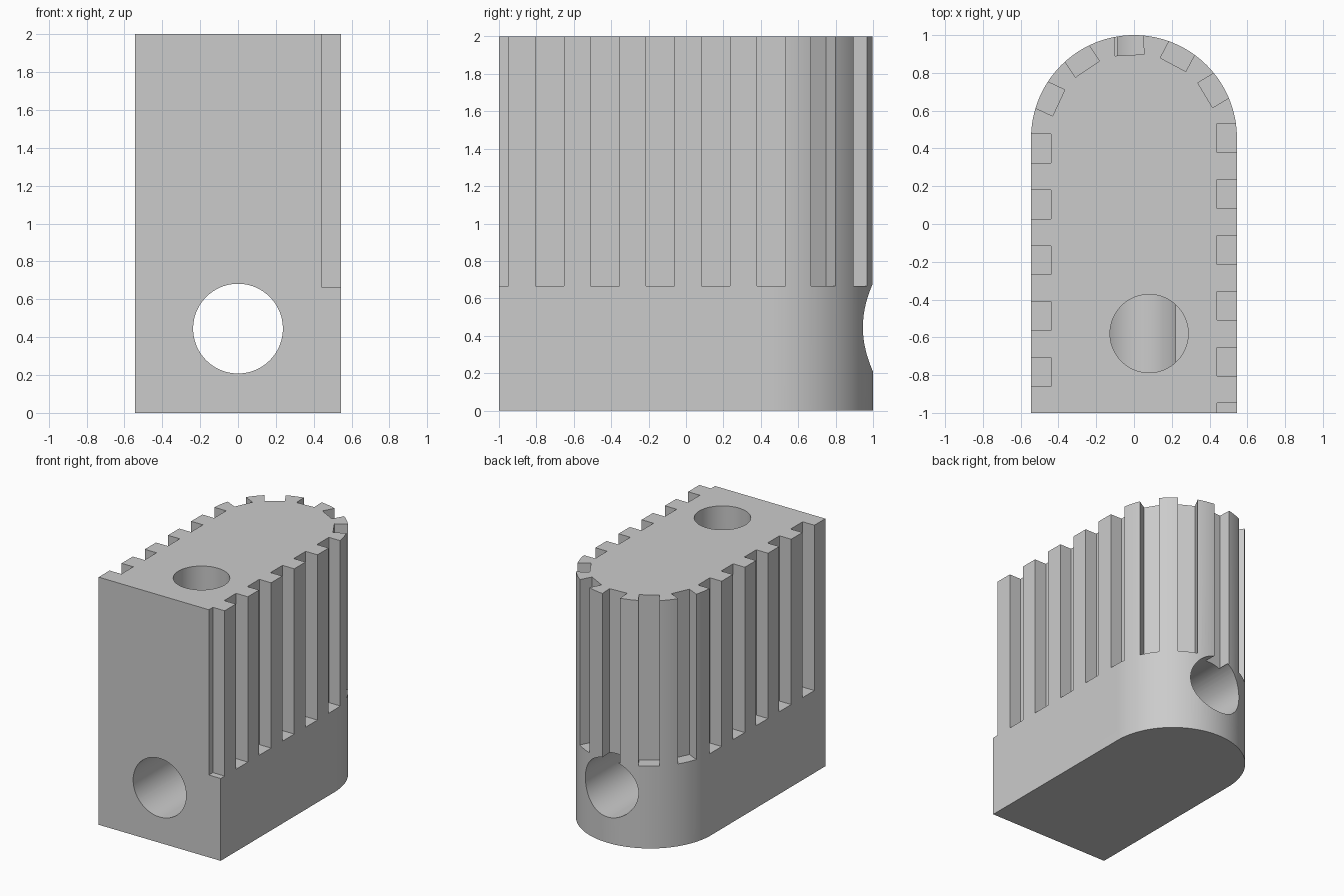
import bpy, bmesh
from math import radians, cos, sin, pi
from mathutils import Matrix, Vector

cube = bpy.data.objects.get("Cube")
if cube:
    bpy.data.objects.remove(cube, do_unlink=True)

R = 0.545            # half width and rounded end radius
ARC_Y = 1 - R        # centre of the rounded end
HEIGHT = 2.0
SLOT_FLOOR = 0.665
SLOT_WIDTH, SLOT_IN = 0.153, 0.44
PITCH = 0.296


def finish(bm, name):
    bmesh.ops.recalc_face_normals(bm, faces=bm.faces)
    mesh = bpy.data.meshes.new(name)
    bm.to_mesh(mesh)
    bm.free()
    obj = bpy.data.objects.new(name, mesh)
    bpy.context.collection.objects.link(obj)
    return obj


def cylinder(name, radius, depth, matrix):
    bm = bmesh.new()
    bmesh.ops.create_cone(bm, cap_ends=True, segments=96, radius1=radius,
                          radius2=radius, depth=depth, matrix=matrix)
    return finish(bm, name)


# Body: straight sides with a half-round back
bm = bmesh.new()
steps = 64
outline = [(-R, -1), (R, -1)]
outline += [(R * cos(pi * i / steps), ARC_Y + R * sin(pi * i / steps))
            for i in range(steps + 1)]
base = bm.faces.new([bm.verts.new((x, y, 0)) for x, y in outline])
top = bmesh.ops.extrude_face_region(bm, geom=[base])["geom"]
bmesh.ops.translate(bm, vec=(0, 0, HEIGHT),
                    verts=[v for v in top if isinstance(v, bmesh.types.BMVert)])
body = finish(bm, "grooved_body")

# Slots evenly spaced along the side walls and round the back: (centre y, angle)
slots = [(ARC_Y - PITCH * i, 0) for i in range(6)]
slots += [(ARC_Y, 31 * i) for i in range(1, 6)]
slots += [(0.4 - PITCH * i, 180) for i in range(5)]
bm = bmesh.new()
size = Vector((0.3, SLOT_WIDTH, HEIGHT))
for y, angle in slots:
    place = (Matrix.Translation((0, y, 0))
             @ Matrix.Rotation(radians(angle), 4, "Z")
             @ Matrix.Translation((SLOT_IN + size.x / 2, 0, SLOT_FLOOR + size.z / 2))
             @ Matrix.Diagonal(size).to_4x4())
    bmesh.ops.create_cube(bm, size=1, matrix=place)
slot_cutter = finish(bm, "slot_cutter")

# Cross hole from front to back, and the blind hole in the top
cross_cutter = cylinder("cross_hole_cutter", 0.237, 3,
                        Matrix.Translation((0, 0, 0.445))
                        @ Matrix.Rotation(pi / 2, 4, "X"))
floor = 0.535
top_cutter = cylinder("top_hole_cutter", 0.207, 2,
                      Matrix.Translation((0.08, -0.58, floor + 1)))

# Cut the body
cutters = [slot_cutter, cross_cutter, top_cutter]
bpy.context.view_layer.objects.active = body
body.select_set(True)
for cutter in cutters:
    mod = body.modifiers.new(cutter.name, "BOOLEAN")
    mod.operation = "DIFFERENCE"
    mod.solver = "EXACT"
    mod.object = cutter
    bpy.ops.object.modifier_apply(modifier=mod.name)
for cutter in cutters:
    bpy.data.objects.remove(cutter, do_unlink=True)

# Grey finish
grey = bpy.data.materials.new("plain_grey")
grey.use_nodes = True
colour = (0.6, 0.6, 0.6, 1)
grey.diffuse_color = colour
grey.node_tree.nodes["Principled BSDF"].inputs["Base Color"].default_value = colour
body.data.materials.clear()
body.data.materials.append(grey)
for face in body.data.polygons:
    face.material_index = 0

bpy.ops.object.select_all(action="DESELECT")
body.select_set(True)
bpy.ops.object.shade_smooth_by_angle(angle=radians(30))
